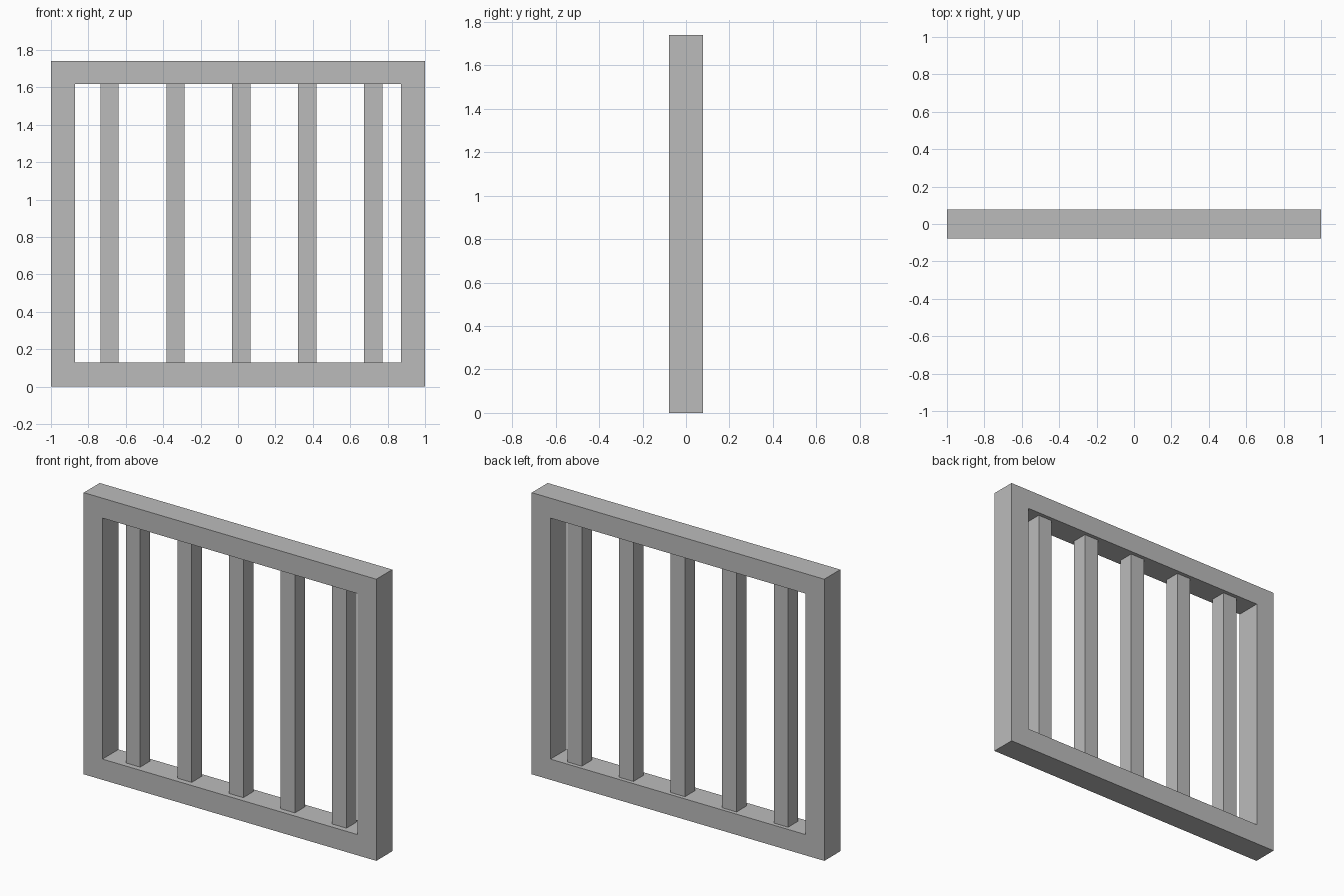
import bpy, bmesh

if "Cube" in bpy.data.objects:
    bpy.data.objects.remove(bpy.data.objects["Cube"])

gray = bpy.data.materials.new("plain gray")
gray.diffuse_color = (0.5, 0.5, 0.5, 1)
gray.use_nodes = True
gray.node_tree.nodes["Principled BSDF"].inputs["Base Color"].default_value = gray.diffuse_color


def finish(name, bm):
    bmesh.ops.recalc_face_normals(bm, faces=bm.faces)
    mesh = bpy.data.meshes.new(name)
    bm.to_mesh(mesh)
    bm.free()
    mesh.materials.append(gray)
    obj = bpy.data.objects.new(name, mesh)
    bpy.context.collection.objects.link(obj)
    return obj


def rect(bm, x, y, z0, z1):
    return [bm.verts.new(p) for p in ((-x, y, z0), (x, y, z0), (x, y, z1), (-x, y, z1))]


# Frame: one mitred rectangular ring with no inner seams
HEIGHT, DEPTH = 1.74, 0.078
IN_X, IN_Z0, IN_Z1 = 0.872, 0.128, 1.617
bm = bmesh.new()
loops = [rect(bm, 1.0, -DEPTH, 0, HEIGHT), rect(bm, 1.0, DEPTH, 0, HEIGHT),
         rect(bm, IN_X, DEPTH, IN_Z0, IN_Z1), rect(bm, IN_X, -DEPTH, IN_Z0, IN_Z1)]
for a, b in zip(loops, loops[1:] + loops[:1]):
    for i in range(4):
        j = (i + 1) % 4
        bm.faces.new((a[i], a[j], b[j], b[i]))
finish("window_frame", bm)

# Bars: five square uprights, set slightly off centre in the opening
BAR, SPACING = 0.098, 0.3525
for n in range(5):
    bm = bmesh.new()
    bmesh.ops.create_cube(bm, size=1)
    bmesh.ops.scale(bm, vec=(BAR, BAR, IN_Z1 - IN_Z0), verts=bm.verts)
    centre = (0.018 + (n - 2) * SPACING, 0.005, (IN_Z0 + IN_Z1) / 2)
    bmesh.ops.translate(bm, vec=centre, verts=bm.verts)
    finish(f"upright_bar_{n + 1}", bm)
